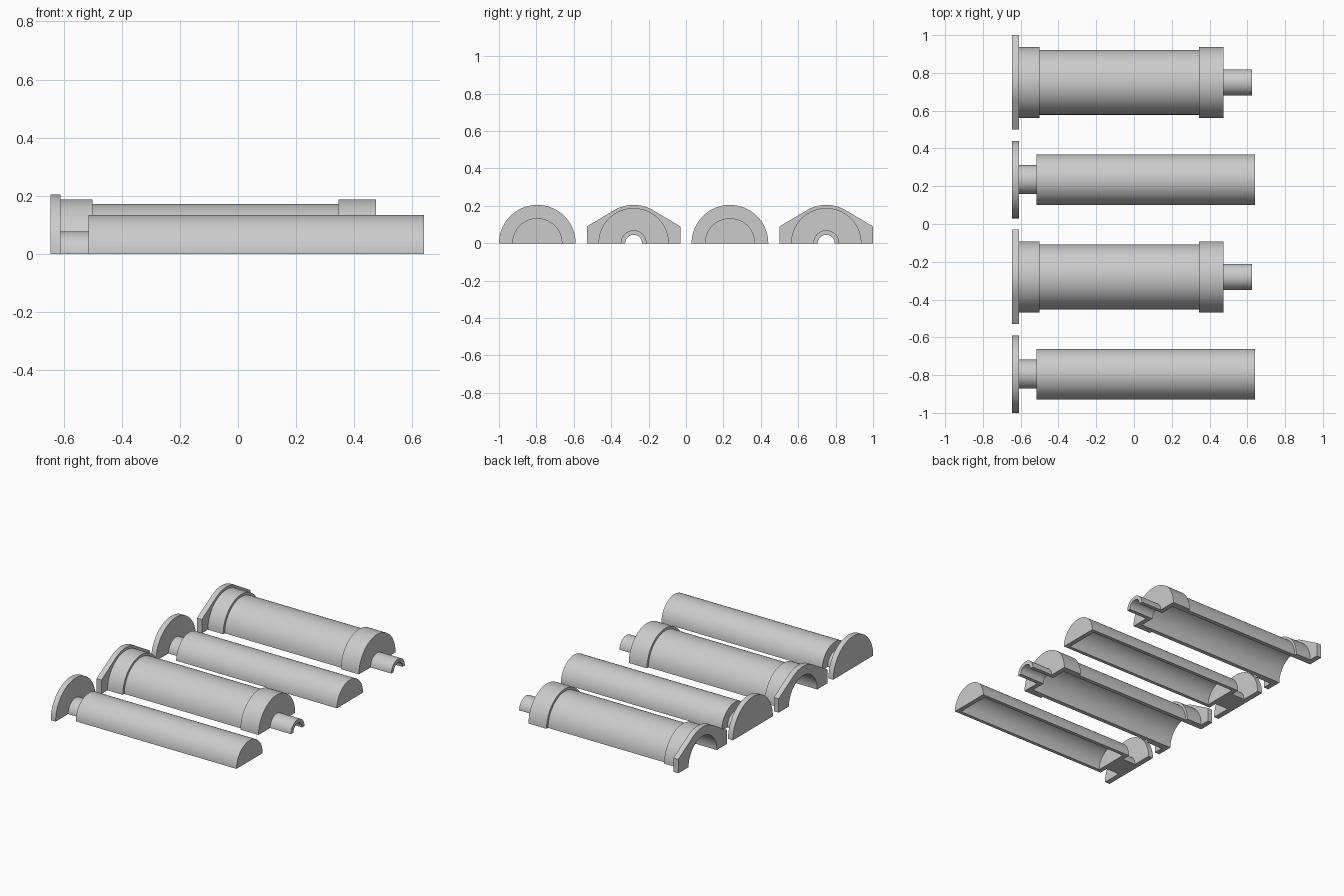
import bpy, bmesh
from math import sin, cos, pi, atan2, acos, hypot

cube = bpy.data.objects.get("Cube")
if cube:
    bpy.data.objects.remove(cube, do_unlink=True)

grey = bpy.data.materials.new("light grey")
grey.use_nodes = True
colour = (0.6, 0.6, 0.6, 1)
grey.diffuse_color = colour
grey.node_tree.nodes["Principled BSDF"].inputs["Base Color"].default_value = colour

STEPS = 40


def finish(name, bm, y):
    bmesh.ops.remove_doubles(bm, verts=bm.verts, dist=1e-5)
    bmesh.ops.recalc_face_normals(bm, faces=bm.faces)
    mesh = bpy.data.meshes.new(name)
    bm.to_mesh(mesh)
    bm.free()
    mesh.materials.append(grey)
    ob = bpy.data.objects.new(name, mesh)
    ob.location.y = y
    bpy.context.collection.objects.link(ob)
    bpy.ops.object.select_all(action='DESELECT')
    ob.select_set(True)
    bpy.context.view_layer.objects.active = ob
    bpy.ops.object.shade_smooth_by_angle()


def half_turn(name, outline, y):
    """Turn a closed (x, radius) outline through half a circle about the x axis."""
    bm = bmesh.new()
    rings = []
    for i in range(STEPS + 1):
        a = pi * i / STEPS
        rings.append([bm.verts.new((x, r * cos(a), r * sin(a))) for x, r in outline])
    n = len(outline)
    for a, b in zip(rings, rings[1:]):
        for j in range(n):
            k = (j + 1) % n
            radii = outline[j][1], outline[k][1]
            if max(radii) == 0:
                continue  # edge lies on the axis
            if radii[0] == 0:
                bm.faces.new((a[j], a[k], b[k]))
            elif radii[1] == 0:
                bm.faces.new((a[j], a[k], b[j]))
            else:
                bm.faces.new((a[j], a[k], b[k], b[j]))
    # flat cut faces
    bm.faces.new(rings[0])
    bm.faces.new(rings[-1])
    finish(name, bm, y)


def arc(radius, start, end):
    return [(radius * cos(start + (end - start) * i / STEPS),
             radius * sin(start + (end - start) * i / STEPS)) for i in range(STEPS + 1)]


BACK, STEP, BORE, TALL = -0.645, -0.61, 0.145, 0.205


def flange(name, y):
    """Finger flange: straight tips, slopes tangent to a round crown, open bore."""
    tip_y, tip_z = 0.25, 0.09
    t = atan2(tip_z, tip_y) + acos(TALL / hypot(tip_y, tip_z))
    outer = [(tip_y, 0), (tip_y, tip_z)] + arc(TALL, t, pi - t) + [(-tip_y, tip_z), (-tip_y, 0)]
    points = outer + arc(BORE, pi, 0)
    bm = bmesh.new()
    face = bm.faces.new([bm.verts.new((BACK, py, pz)) for py, pz in points])
    moved = bmesh.ops.extrude_face_region(bm, geom=[face], use_keep_orig=True)
    for v in moved["geom"]:
        if isinstance(v, bmesh.types.BMVert):
            v.co.x = STEP
    finish(name, bm, y)


# hollow barrel with two collars and a nozzle
barrel = [(STEP, BORE), (STEP, 0.188), (-0.5, 0.188), (-0.5, 0.172), (0.345, 0.172),
          (0.345, 0.188), (0.475, 0.188), (0.475, 0.069), (0.625, 0.069),
          (0.625, 0.045), (0.445, 0.045), (0.445, BORE)]

# thumb disc, solid neck and hollow plunger body
plunger = [(BACK, 0), (BACK, TALL), (STEP, TALL), (STEP, 0.077), (-0.515, 0.077),
           (-0.515, 0.134), (0.64, 0.134), (0.64, 0), (0.61, 0), (0.61, 0.112),
           (-0.485, 0.112), (-0.485, 0)]

for side, barrel_y, plunger_y in (("back", 0.75, 0.235), ("front", -0.28, -0.795)):
    half_turn(side + "_barrel_half", barrel, barrel_y)
    flange(side + "_barrel_flange", barrel_y)
    half_turn(side + "_plunger_half", plunger, plunger_y)
